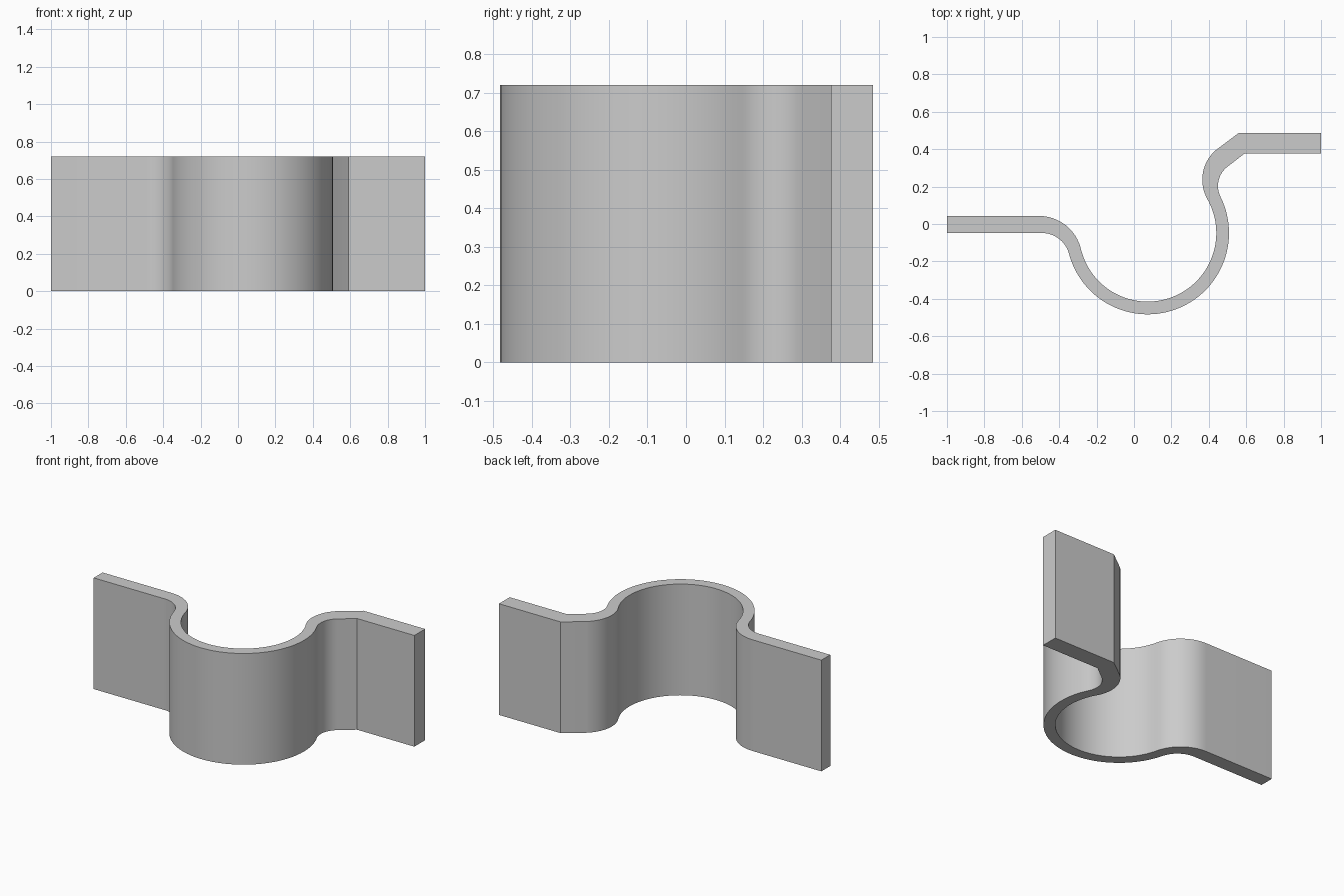
import bpy
import bmesh
from math import atan2, cos, sin, radians, pi, sqrt

cube = bpy.data.objects.get("Cube")
if cube:
    bpy.data.objects.remove(cube, do_unlink=True)

HEIGHT = 0.72
BOWL = (0.073, -0.048)


def arc(centre, radius, start, end, steps):
    return [(centre[0] + radius * cos(start + (end - start) * i / steps),
             centre[1] + radius * sin(start + (end - start) * i / steps))
            for i in range(steps + 1)]


def wall(bowl_r, bend_r, left_y, neck_r, neck_x, corner):
    """One side of the strip: flat tab, bend, round bowl, neck, raised tab."""
    bx, by = BOWL
    # Bend and neck arcs both touch the bowl circle from outside
    bend_y = left_y - bend_r
    bend = (bx - sqrt((bend_r + bowl_r) ** 2 - (bend_y - by) ** 2), bend_y)
    nx = neck_x + neck_r
    neck = (nx, by + sqrt((neck_r + bowl_r) ** 2 - (nx - bx) ** 2))
    a1 = atan2(bend[1] - by, bend[0] - bx) % (2 * pi)
    a2 = atan2(neck[1] - by, neck[0] - bx) + 2 * pi
    return ([(-1, left_y)]
            + arc(bend, bend_r, pi / 2, a1 - pi, 16)
            + arc(BOWL, bowl_r, a1, a2, 56)[1:]
            + arc(neck, neck_r, a2 - pi, radians(131), 16)[1:]
            + [corner, (1, corner[1])])


inner = wall(0.367, 0.23, 0.043, 0.21, 0.365, (0.559, 0.486))
outer = wall(0.435, 0.15, -0.048, 0.13, 0.449, (0.59, 0.376))

# Strip cross-section as a row of quads, raised to full height
bm = bmesh.new()
rows = [[bm.verts.new((x, y, 0)) for x, y in side] for side in (inner, outer)]
for i in range(len(inner) - 1):
    bm.faces.new((rows[0][i], rows[0][i + 1], rows[1][i + 1], rows[1][i]))
raised = bmesh.ops.extrude_face_region(bm, geom=bm.faces[:])
bmesh.ops.translate(bm, vec=(0, 0, HEIGHT),
                    verts=[v for v in raised["geom"] if isinstance(v, bmesh.types.BMVert)])
bmesh.ops.recalc_face_normals(bm, faces=bm.faces[:])
mesh = bpy.data.meshes.new("clamp_bracket")
bm.to_mesh(mesh)
bm.free()

# Plain grey material
grey = bpy.data.materials.new("plain_grey")
grey.use_nodes = True
colour = (0.6, 0.6, 0.6, 1)
grey.diffuse_color = colour
grey.node_tree.nodes["Principled BSDF"].inputs["Base Color"].default_value = colour
mesh.materials.append(grey)

bracket = bpy.data.objects.new("clamp_bracket", mesh)
bpy.context.collection.objects.link(bracket)
bpy.ops.object.select_all(action="DESELECT")
bracket.select_set(True)
bpy.context.view_layer.objects.active = bracket
bpy.ops.object.shade_smooth_by_angle(angle=radians(30))
